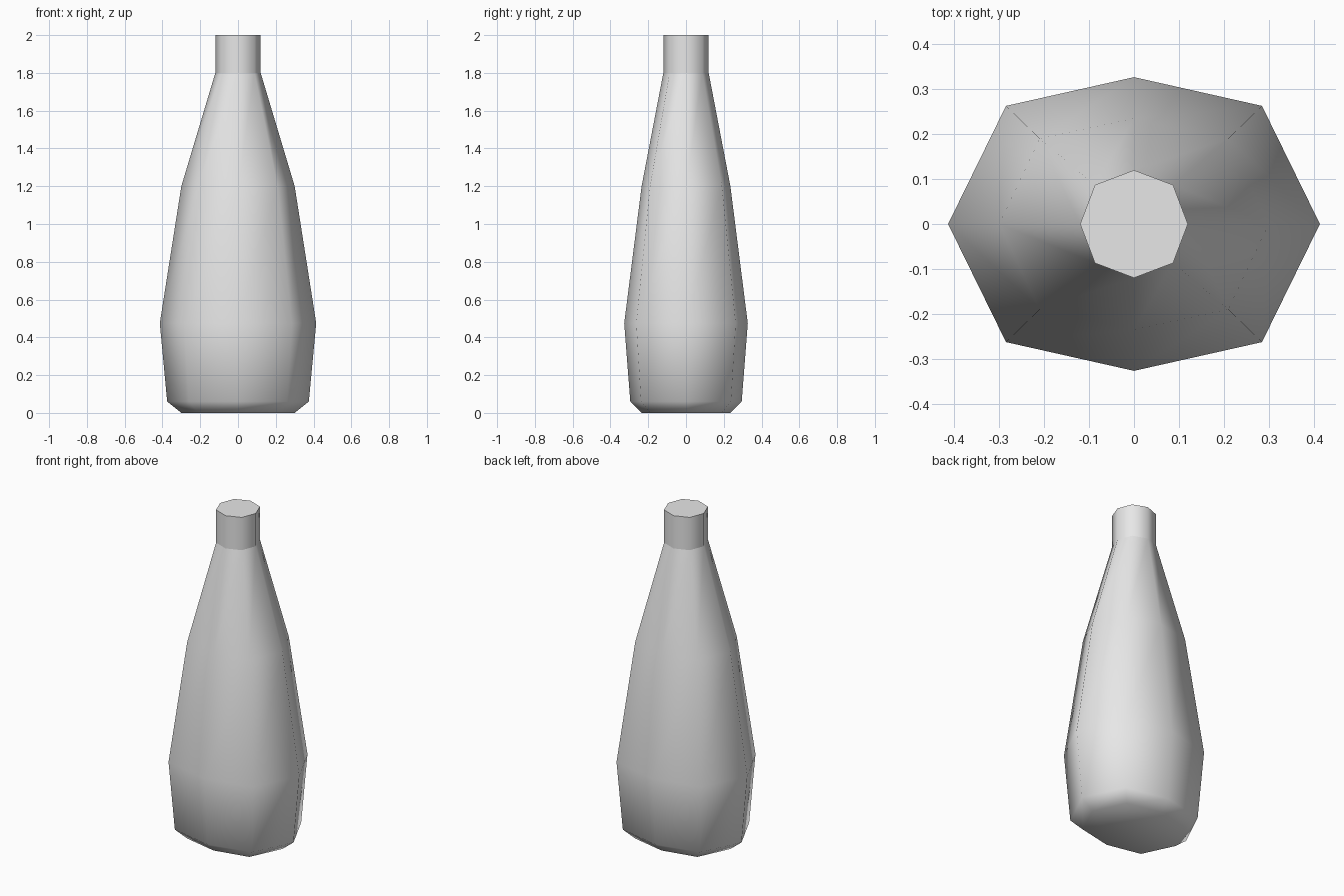
import bpy
import bmesh

if "Cube" in bpy.data.objects:
    bpy.data.objects.remove(bpy.data.objects["Cube"], do_unlink=True)

grey = bpy.data.materials.new("plain grey")
grey.use_nodes = True
colour = (0.8, 0.8, 0.8, 1.0)
grey.diffuse_color = colour
grey.node_tree.nodes["Principled BSDF"].inputs["Base Color"].default_value = colour


def octagon(bm, z, x, y, dx, dy):
    """Eight-sided ring: axis reach x, y and corner position dx, dy."""
    outline = [(x, 0), (dx, dy), (0, y), (-dx, dy),
               (-x, 0), (-dx, -dy), (0, -y), (dx, -dy)]
    return [bm.verts.new((px, py, z)) for px, py in outline]


def loft(name, sections, cap_bottom=False, cap_top=False):
    bm = bmesh.new()
    rings = [octagon(bm, *s) for s in sections]
    for low, high in zip(rings, rings[1:]):
        for i in range(8):
            j = (i + 1) % 8
            bm.faces.new((low[i], low[j], high[j], high[i]))
    if cap_bottom:
        bm.faces.new(rings[0][::-1])
    if cap_top:
        bm.faces.new(rings[-1])
    for face in bm.faces:
        face.smooth = True
    # Crisp rim around the mouth
    if cap_top:
        for edge in bm.edges:
            if all(v in rings[-1] for v in edge.verts):
                edge.smooth = False
    mesh = bpy.data.meshes.new(name)
    bm.to_mesh(mesh)
    bm.free()
    mesh.materials.append(grey)
    obj = bpy.data.objects.new(name, mesh)
    bpy.context.collection.objects.link(obj)
    return obj


# Flattened bottle body with a chamfered foot: z, x, y, corner x, corner y
loft("bottle_body", [
    (0.0, 0.30, 0.235, 0.21, 0.19),
    (0.06, 0.375, 0.295, 0.26, 0.238),
    (0.475, 0.414, 0.327, 0.285, 0.263),
    (1.2, 0.30, 0.235, 0.21, 0.19),
    (1.8, 0.12, 0.12, 0.087, 0.087),
], cap_bottom=True)

# Straight neck with a closed top
loft("bottle_neck", [
    (1.8, 0.12, 0.12, 0.087, 0.087),
    (2.0, 0.12, 0.12, 0.087, 0.087),
], cap_top=True)
